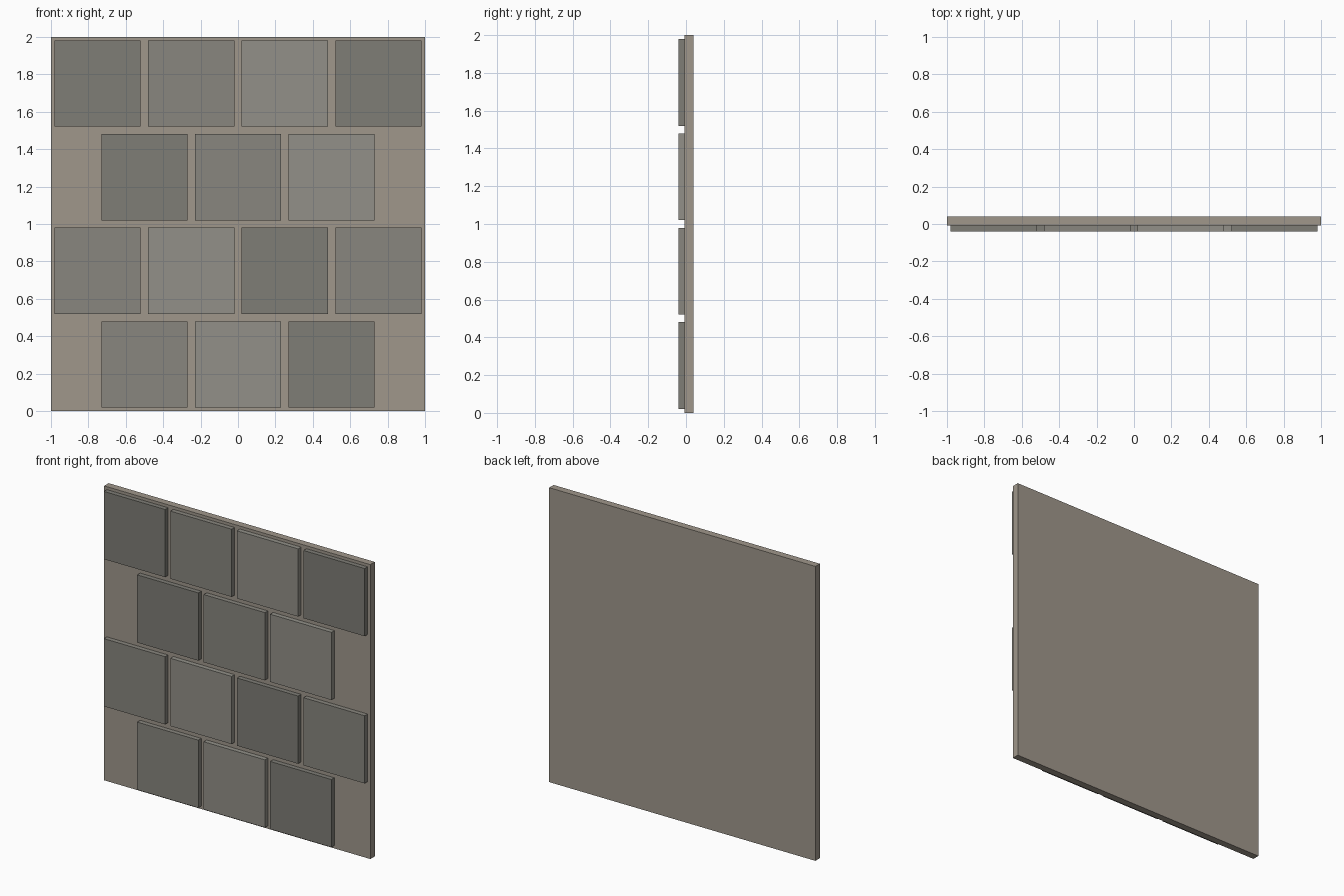
import bpy, bmesh
from mathutils import Matrix, Vector

if "Cube" in bpy.data.objects:
    bpy.data.objects.remove(bpy.data.objects["Cube"])


def material(name, rgb):
    m = bpy.data.materials.new(name)
    m.diffuse_color = (*rgb, 1)
    m.use_nodes = True
    m.node_tree.nodes["Principled BSDF"].inputs["Base Color"].default_value = m.diffuse_color
    return m


def box(name, lo, hi, mat):
    lo, hi = Vector(lo), Vector(hi)
    bm = bmesh.new()
    bmesh.ops.create_cube(bm, size=1, matrix=Matrix.Diagonal((*(hi - lo), 1)))
    me = bpy.data.meshes.new(name)
    bm.to_mesh(me)
    bm.free()
    me.materials.append(mat)
    ob = bpy.data.objects.new(name, me)
    ob.location = (lo + hi) / 2
    bpy.context.collection.objects.link(ob)
    return ob


mortar = material("mortar", (0.35, 0.31, 0.26))
stones = [material("stone_dark", (0.21, 0.205, 0.18)),
          material("stone_mid", (0.246, 0.238, 0.209)),
          material("stone_light", (0.287, 0.279, 0.246))]

# Backing panel
FACE = -0.008
box("wall_panel", (-1, FACE, 0), (1, 0.04, 2), mortar)

# Stone blocks in staggered courses, tints cycling along each course
PITCH, HALF = 0.5, 0.23
first_tint = [1, 1, 0, 0]
for row in range(4):
    count = 4 if row % 2 else 3
    z = (row + 0.5) * PITCH
    for col in range(count):
        x = (col - (count - 1) / 2) * PITCH
        box(f"stone_block_{row + 1}_{col + 1}",
            (x - HALF, -0.04, z - HALF), (x + HALF, FACE, z + HALF),
            stones[(first_tint[row] + col) % 3])
